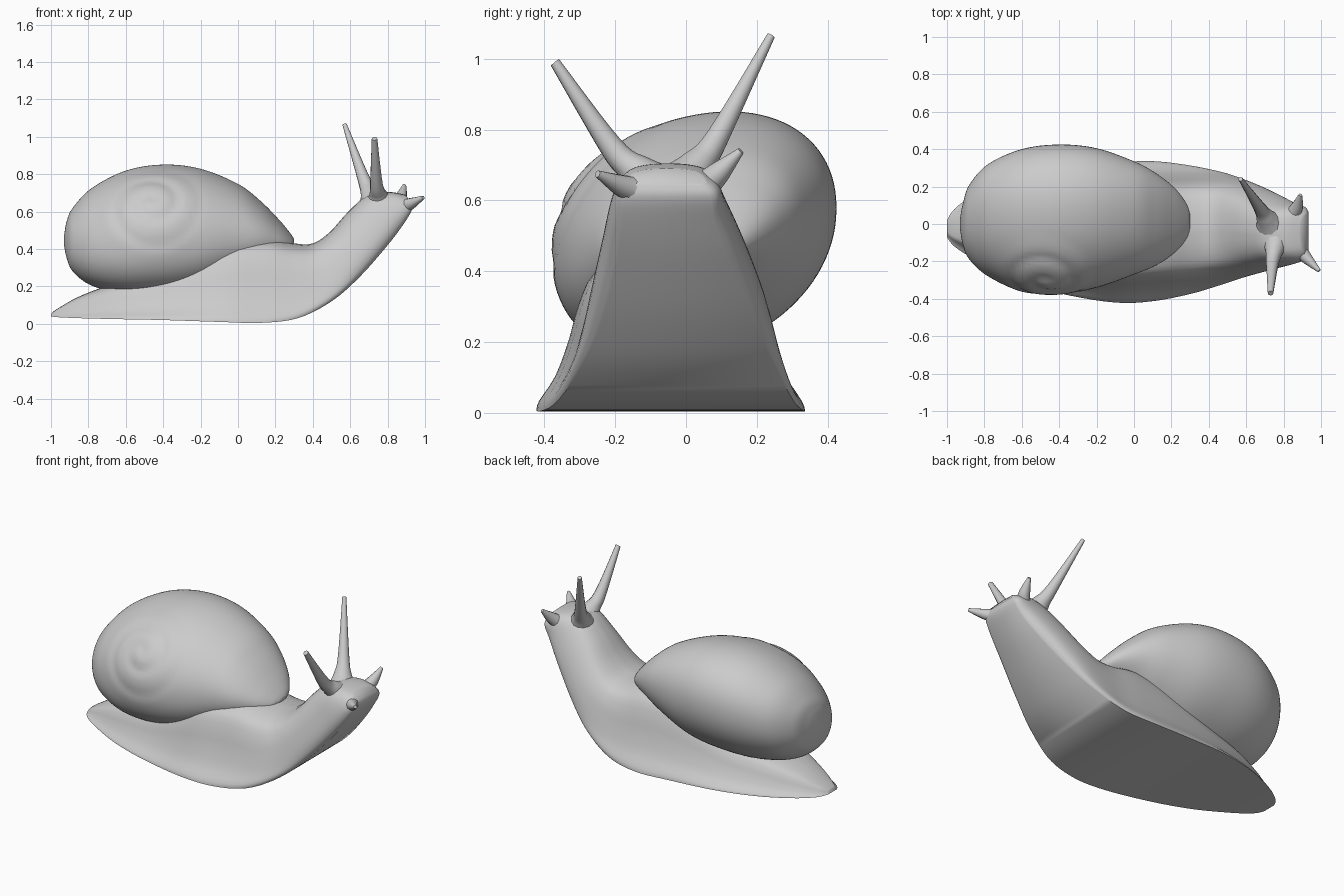
import bpy, bmesh
from math import sin, cos, pi, radians, atan2, exp, copysign
from mathutils import Vector

if "Cube" in bpy.data.objects:
    bpy.data.objects.remove(bpy.data.objects["Cube"])

GREY = (0.6, 0.6, 0.6, 1.0)
clay = bpy.data.materials.new("plain grey")
clay.use_nodes = True
clay.diffuse_color = GREY
clay.node_tree.nodes["Principled BSDF"].inputs["Base Color"].default_value = GREY


def spline(rows, steps):
    """Smooth interpolation through rows of equal length."""
    result = []
    last = len(rows) - 1
    for i in range(last):
        before, start = rows[max(i - 1, 0)], rows[i]
        end, after = rows[i + 1], rows[min(i + 2, last)]
        for s in range(steps):
            t = s / steps
            row = []
            for a, b, c, d in zip(before, start, end, after):
                curve = (2 * a - 5 * b + 4 * c - d) * t * t
                cubic = (3 * b - a - 3 * c + d) * t ** 3
                row.append((2 * b + (c - a) * t + curve + cubic) / 2)
            result.append(row)
    result.append(list(rows[-1]))
    return result


def loft(name, rings, sharp=50):
    """Skin a closed tube over rings of points and cap its ends."""
    bm = bmesh.new()
    loops = [[bm.verts.new(point) for point in ring] for ring in rings]
    count = len(loops[0])
    for low, high in zip(loops, loops[1:]):
        for i in range(count):
            j = (i + 1) % count
            bm.faces.new((low[i], low[j], high[j], high[i]))
    bm.faces.new(loops[0])
    bm.faces.new(loops[-1])
    bmesh.ops.recalc_face_normals(bm, faces=bm.faces)
    mesh = bpy.data.meshes.new(name)
    bm.to_mesh(mesh)
    bm.free()
    mesh.shade_smooth()
    mesh.set_sharp_from_angle(angle=radians(sharp))
    mesh.materials.append(clay)
    obj = bpy.data.objects.new(name, mesh)
    bpy.context.collection.objects.link(obj)
    return obj


# Body: flat sole, hollow flanks and a rounded back, rising into the head
# Columns: sole x, sole z, ridge x, ridge z, right y, left y, roundness
body_stations = [
    (-1.0, 0.04, -0.995, 0.06, -0.07, 0.02, 0),
    (-0.96, 0.035, -0.95, 0.09, -0.12, 0.08, 0),
    (-0.85, 0.03, -0.84, 0.15, -0.19, 0.16, 0),
    (-0.65, 0.025, -0.65, 0.22, -0.29, 0.25, 0),
    (-0.4, 0.02, -0.4, 0.29, -0.37, 0.31, 0),
    (-0.1, 0.01, -0.1, 0.43, -0.42, 0.33, 0),
    (0.12, 0.005, 0.14, 0.46, -0.41, 0.335, 0),
    (0.32, 0.03, 0.3, 0.43, -0.38, 0.32, 0.15),
    (0.5, 0.12, 0.4, 0.43, -0.335, 0.29, 0.4),
    (0.65, 0.25, 0.49, 0.49, -0.29, 0.24, 0.7),
    (0.8, 0.42, 0.59, 0.6, -0.245, 0.17, 0.9),
    (0.89, 0.54, 0.69, 0.685, -0.22, 0.12, 0.9),
    (0.93, 0.61, 0.8, 0.705, -0.2, 0.1, 0.8),
    (0.93, 0.645, 0.895, 0.69, -0.17, 0.06, 0.8),
]
flank = spline([(1, 0), (0.98, 0.06), (0.86, 0.22), (0.76, 0.45),
                (0.69, 0.67), (0.57, 0.87), (0.3, 0.97), (0, 1)], 3)
rounded = spline([(0.74, 0), (0.88, 0.06), (0.98, 0.2), (0.97, 0.42),
                  (0.86, 0.67), (0.66, 0.87), (0.36, 0.97), (0, 1)], 3)
body_rings = []
for sx, sz, rx, rz, right, left, blend in spline(body_stations, 5):
    mid, half = (left + right) / 2, (left - right) / 2
    side = [(f + (rf - f) * blend, h + (rh - h) * blend)
            for (f, h), (rf, rh) in zip(flank, rounded)]
    section = side + [(-f, h) for f, h in reversed(side[:-1])]
    body_rings.append([(sx + (rx - sx) * h, mid + f * half, sz + (rz - sz) * h)
                       for f, h in section])
loft("body", body_rings)

# Shell: leaning oval with a shallow coil on its right side
# Columns: x, right y, left y, bottom z, top z
shell_stations = [
    (-0.93, -0.03, 0.03, 0.42, 0.47),
    (-0.915, -0.11, 0.11, 0.35, 0.55),
    (-0.88, -0.19, 0.21, 0.28, 0.62),
    (-0.78, -0.28, 0.32, 0.21, 0.72),
    (-0.6, -0.36, 0.4, 0.17, 0.81),
    (-0.4, -0.375, 0.425, 0.17, 0.842),
    (-0.2, -0.34, 0.405, 0.2, 0.82),
    (0.0, -0.27, 0.335, 0.28, 0.74),
    (0.12, -0.22, 0.27, 0.34, 0.65),
    (0.22, -0.15, 0.19, 0.38, 0.55),
    (0.28, -0.08, 0.11, 0.4, 0.48),
    (0.3, -0.02, 0.05, 0.43, 0.45),
]
apex = Vector((-0.46, -0.28, 0.63))
axis = Vector((0, -0.8, 0.6))
upward = Vector((0, 0.6, 0.8))
COIL = 0.3
SIDES = 96


def coil(point):
    """Raise the spire gently and press a spiral seam into it."""
    offset = point - apex
    u, v = offset.x, offset.dot(upward)
    radius = (u * u + v * v) ** 0.5
    if radius > COIL or offset.dot(axis) < -0.2:
        return point
    fade = 1 - radius / COIL
    phase = (radius / 0.13 - atan2(v, u) / (2 * pi)) % 1
    seam = exp(-((min(phase, 1 - phase) / 0.18) ** 2))
    return point + axis * (0.018 * fade - 0.01 * seam * min(1, 3 * fade))


shell_rings = []
for x, right, left, bottom, top in spline(shell_stations, 8):
    y_mid, y_half = (left + right) / 2, (left - right) / 2
    z_mid, z_half = (top + bottom) / 2, (top - bottom) / 2
    ring = []
    for i in range(SIDES):
        c, s = cos(2 * pi * i / SIDES), sin(2 * pi * i / SIDES)
        across = y_half * copysign(abs(c) ** 0.95, c)
        rise = z_half * copysign(abs(s) ** 0.95, s)
        ring.append(coil(Vector((x, y_mid + across, z_mid + rise + 0.18 * across))))
    shell_rings.append(ring)
loft("shell", shell_rings)


# Tentacles: tapered stalks flaring out of the head
def tentacle(name, base, bend, tip, flare, thick, thin):
    root, elbow, end = Vector(base), Vector(bend), Vector(tip)
    foot = root.lerp(elbow, 0.45)
    path = spline([(*root, flare), (*foot, (flare + 2 * thick) / 3),
                   (*elbow, thick), (*end, thin)], 6)
    direction = (end - root).normalized()
    side = direction.orthogonal().normalized()
    other = direction.cross(side)
    rings = []
    for x, y, z, radius in path:
        centre = Vector((x, y, z))
        rings.append([centre + radius * (side * cos(a) + other * sin(a))
                      for a in (2 * pi * i / 12 for i in range(12))])
    loft(name, rings)


tentacle("left_eye_stalk", (0.73, -0.01, 0.64), (0.67, 0.09, 0.78),
         (0.57, 0.24, 1.065), 0.085, 0.033, 0.012)
tentacle("right_eye_stalk", (0.76, -0.09, 0.64), (0.74, -0.21, 0.75),
         (0.73, -0.37, 0.99), 0.08, 0.034, 0.015)
tentacle("left_feeler", (0.84, 0.03, 0.62), (0.875, 0.1, 0.685),
         (0.89, 0.155, 0.74), 0.065, 0.03, 0.01)
tentacle("right_feeler", (0.87, -0.12, 0.62), (0.93, -0.19, 0.645),
         (0.99, -0.25, 0.675), 0.06, 0.029, 0.01)
